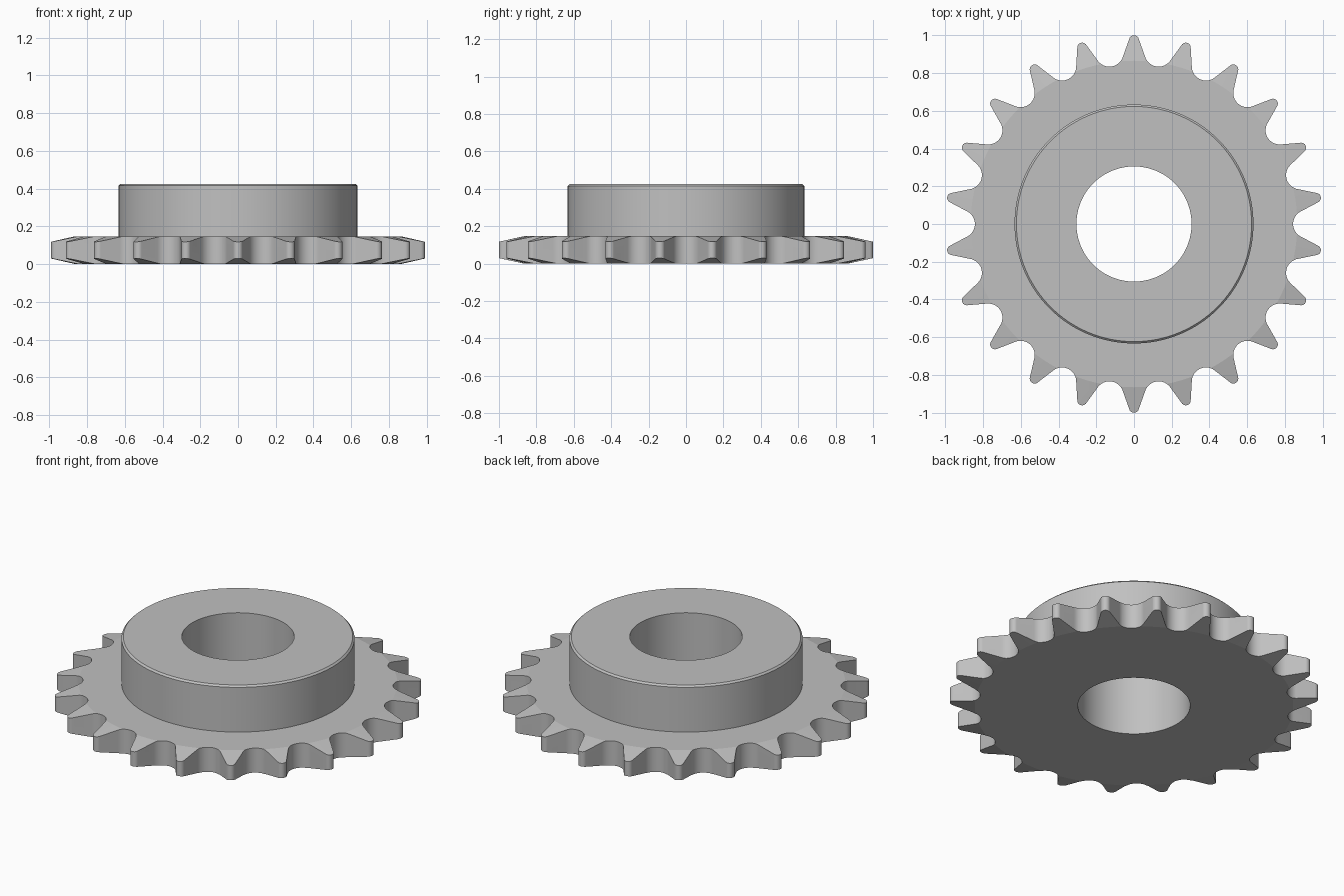
import bpy, bmesh
from math import radians, cos, sin, pi
from mathutils import Vector

if "Cube" in bpy.data.objects:
    bpy.data.objects.remove(bpy.data.objects["Cube"], do_unlink=True)

TEETH = 22
STEP = 2 * pi / TEETH
PLATE_H, HUB_H = 0.147, 0.425
BORE_R, HUB_R, BEVEL = 0.305, 0.633, 0.01
FLAT_R, RIM_R, TAPER = 0.865, 1.02, 0.034      # tooth tips thin out past FLAT_R
PITCH_R, GULLET_R = 0.918, 0.075
TIP_R, FLANK = 0.026, radians(70)

steel = bpy.data.materials.new("steel grey")
steel.use_nodes = True
grey = (0.53, 0.53, 0.53, 1)
steel.diffuse_color = grey
steel.node_tree.nodes["Principled BSDF"].inputs["Base Color"].default_value = grey


def make_object(name, bm):
    bmesh.ops.recalc_face_normals(bm, faces=bm.faces)
    mesh = bpy.data.meshes.new(name)
    bm.to_mesh(mesh)
    bm.free()
    mesh.materials.append(steel)
    obj = bpy.data.objects.new(name, mesh)
    bpy.context.collection.objects.link(obj)
    return obj


def lathe(name, profile, segments):
    """Revolve a closed (radius, z) profile around z."""
    bm = bmesh.new()
    rings = []
    for i in range(segments):
        a = 2 * pi * i / segments
        rings.append([bm.verts.new((r * cos(a), r * sin(a), z)) for r, z in profile])
    n = len(profile)
    for i, ring in enumerate(rings):
        nxt = rings[(i + 1) % segments]
        for j in range(n):
            k = (j + 1) % n
            bm.faces.new((ring[j], nxt[j], nxt[k], ring[k]))
    return make_object(name, bm)


def polar(r, a):
    return Vector((r * cos(a), r * sin(a), 0))


def arc(centre, r, start, end, steps):
    return [centre + polar(r, start + (end - start) * i / steps) for i in range(steps + 1)]


# Turned body: bore, plate with tapered rim, and hub with a bevelled top edge
sprocket = lathe("sprocket", [
    (BORE_R, 0), (FLAT_R, 0), (RIM_R, TAPER),
    (RIM_R, PLATE_H - TAPER), (FLAT_R, PLATE_H), (HUB_R, PLATE_H),
    (HUB_R, HUB_H - BEVEL), (HUB_R - BEVEL, HUB_H), (BORE_R, HUB_H)], 128)

# Tooth outline: rounded tip, straight flank, round gullet, repeated
outline = []
half_gullet = FLANK - STEP / 2
for k in range(TEETH):
    a = pi / 2 + k * STEP
    g = a + STEP / 2
    outline += arc(polar(1 - TIP_R, a), TIP_R, a - FLANK, a + FLANK, 18)
    outline += arc(polar(PITCH_R, g), GULLET_R, g + pi + half_gullet, g + pi - half_gullet, 20)

bm = bmesh.new()
face = bm.faces.new([bm.verts.new(p - Vector((0, 0, 0.1))) for p in outline])
side = bmesh.ops.extrude_face_region(bm, geom=[face])["geom"]
bmesh.ops.translate(bm, vec=(0, 0, 0.7),
                    verts=[v for v in side if isinstance(v, bmesh.types.BMVert)])
cutter = make_object("tooth_cutter", bm)
cutter.hide_render = True

# Cut the teeth, then discard the cutter
cut = sprocket.modifiers.new("teeth", 'BOOLEAN')
cut.operation = 'INTERSECT'
cut.solver = 'EXACT'
cut.object = cutter
bpy.ops.object.select_all(action='DESELECT')
bpy.context.view_layer.objects.active = sprocket
sprocket.select_set(True)
bpy.ops.object.modifier_apply(modifier=cut.name)
bpy.data.objects.remove(cutter, do_unlink=True)
bpy.ops.object.shade_smooth_by_angle(angle=radians(10))
